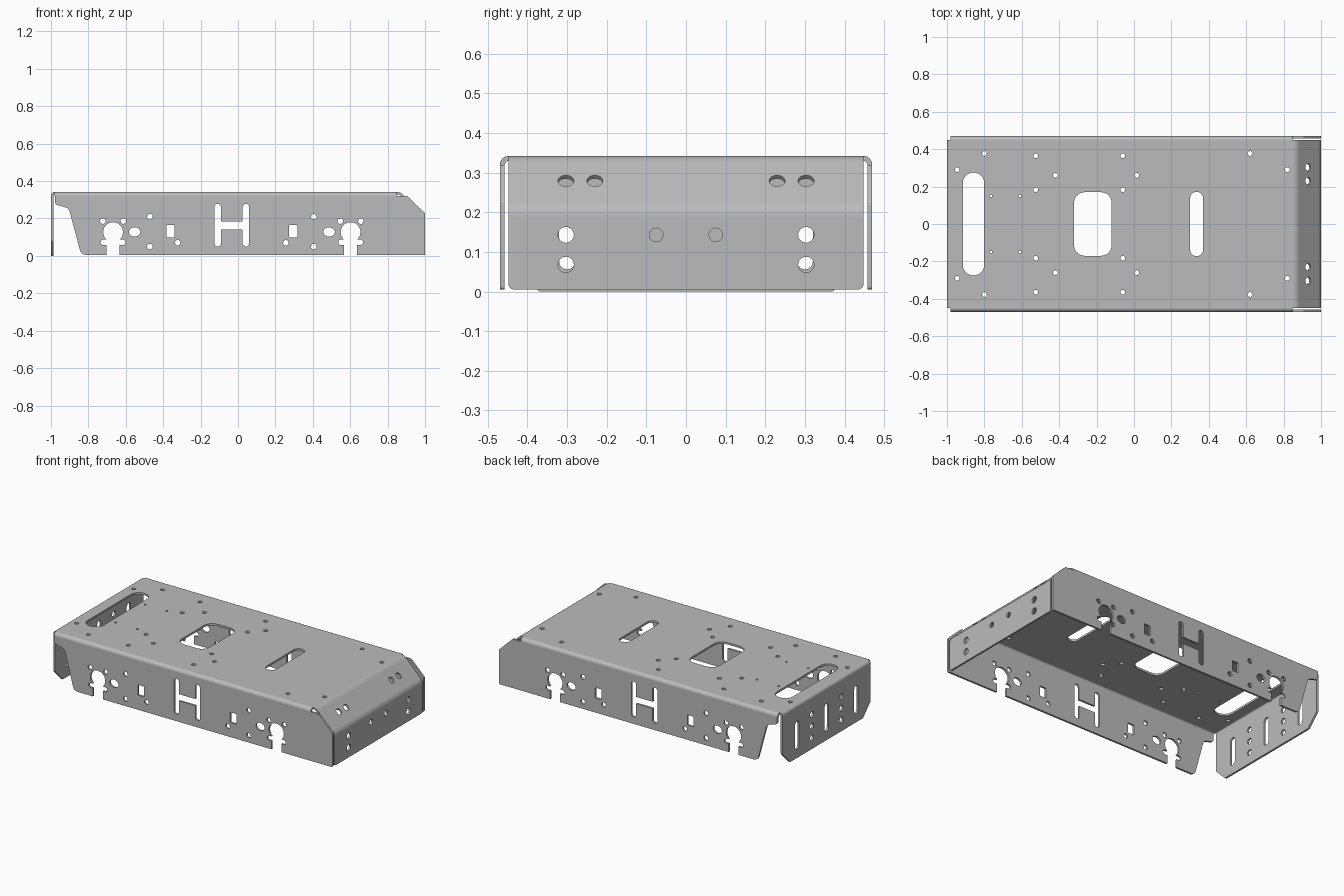
import bpy, bmesh
from math import sin, cos, tan, pi, sqrt
from mathutils import Vector, Matrix

cube = bpy.data.objects.get("Cube")
if cube:
    bpy.data.objects.remove(cube, do_unlink=True)

steel = bpy.data.materials.new("steel_grey")
steel.use_nodes = True
steel.diffuse_color = (0.5, 0.5, 0.5, 1)
steel.node_tree.nodes["Principled BSDF"].inputs["Base Color"].default_value = (0.5, 0.5, 0.5, 1)

# Overall sizes of the bent sheet
T = 0.0125
TOP, HALF_Y, BOTTOM = 0.342, 0.47, 0.005
R_SIDE, R_BACK, R_NOSE = 0.022, 0.02, 0.05
REAR = -1 + R_BACK
FLAP = 0.448
NOSE_TAN = R_NOSE * tan(pi / 8)
NOSE_A = Vector((0.868, TOP))
NOSE_B = Vector((1, 0.21))
DECK_END = NOSE_A.x - NOSE_TAN


def frame(ax, ay, az, pos):
    """Matrix placing a drawing plane in space."""
    m = Matrix((ax, ay, az)).transposed().to_4x4()
    m.translation = pos
    return m


def facing_y(x=0, y=0, z=0):
    return frame((1, 0, 0), (0, 0, 1), (0, -1, 0), (x, y, z))


def facing_x(x=0, y=0, z=0):
    return frame((0, 1, 0), (0, 0, 1), (1, 0, 0), (x, y, z))


# Outline helpers
def arc(cx, cy, r, a0, a1, n):
    return [(cx + r * cos(a0 + (a1 - a0) * i / n), cy + r * sin(a0 + (a1 - a0) * i / n))
            for i in range(n + 1)]


def circle(cx, cy, r, ry=None):
    return [(cx + r * cos(2 * pi * i / 24), cy + (ry or r) * sin(2 * pi * i / 24)) for i in range(24)]


def fillet(points, n=6):
    """Round the corners given as (x, y, radius)."""
    out = []
    for i, p in enumerate(points):
        r = p[2] if len(p) > 2 else 0
        c = Vector(p[:2])
        if r == 0:
            out.append(tuple(c))
            continue
        a = (Vector(points[i - 1][:2]) - c).normalized()
        b = (Vector(points[(i + 1) % len(points)][:2]) - c).normalized()
        half = a.angle(b) / 2
        mid = c + (a + b).normalized() * (r / sin(half))
        s = c + a * (r / tan(half)) - mid
        e = c + b * (r / tan(half)) - mid
        w = s.angle(e)
        for k in range(n + 1):
            t = k / n
            out.append(tuple(mid + (s * sin((1 - t) * w) + e * sin(t * w)) / sin(w)))
    return out


def rounded_rect(cx, cy, hx, hy, r):
    return fillet([(cx - hx, cy - hy, r), (cx + hx, cy - hy, r),
                   (cx + hx, cy + hy, r), (cx - hx, cy + hy, r)])


def slot(cx, cy, hx, hy):
    return rounded_rect(cx, cy, hx, hy, min(hx, hy) * 0.98)


def plate(name, outline, holes, depth, matrix):
    """Flat sheet with holes, centred on its drawing plane."""
    cu = bpy.data.curves.new(name, 'CURVE')
    cu.dimensions, cu.fill_mode, cu.extrude = '2D', 'BOTH', depth / 2
    for pts in [outline] + holes:
        sp = cu.splines.new('POLY')
        sp.points.add(len(pts) - 1)
        for q, p in zip(sp.points, pts):
            q.co = (p[0], p[1], 0, 1)
        sp.use_cyclic_u = True
    tmp = bpy.data.objects.new(name + "_sketch", cu)
    bpy.context.collection.objects.link(tmp)
    bpy.context.view_layer.update()
    dg = bpy.context.evaluated_depsgraph_get()
    me = bpy.data.meshes.new_from_object(tmp.evaluated_get(dg))
    bpy.data.objects.remove(tmp, do_unlink=True)
    bm = bmesh.new()
    bm.from_mesh(me)
    bmesh.ops.remove_doubles(bm, verts=bm.verts, dist=1e-5)
    bmesh.ops.recalc_face_normals(bm, faces=bm.faces)
    for f in bm.faces:
        f.smooth = True
    bm.to_mesh(me)
    bm.free()
    me.set_sharp_from_angle(angle=pi / 6)
    me.materials.clear()
    me.materials.append(steel)
    ob = bpy.data.objects.new(name, me)
    ob.matrix_world = matrix
    bpy.context.collection.objects.link(ob)
    return ob


def bend(name, cx, cz, r, a0, a1, length, matrix):
    """Curved strip joining two plates."""
    ring = arc(cx, cz, r, a0, a1, 8) + arc(cx, cz, r - T, a1, a0, 8)
    plate(name, ring, [], length, matrix)


# Top deck with its openings
deck_holes = [slot(-0.858, 0, 0.057, 0.275), rounded_rect(-0.22, 0, 0.1, 0.17, 0.055),
              slot(0.335, 0, 0.035, 0.172)]
for s in (-1, 1):
    for x, y in [(-0.945, 0.29), (-0.8, 0.377), (-0.525, 0.365), (-0.525, 0.183), (-0.42, 0.26),
                 (-0.06, 0.365), (-0.06, 0.183), (0.015, 0.26), (0.62, 0.377), (0.82, 0.29)]:
        deck_holes.append(circle(x, s * y, 0.013))
    deck_holes += [circle(x, s * 0.15, 0.007) for x in (-0.765, -0.61)]
plate("top_deck", rounded_rect((REAR + DECK_END) / 2, 0, (DECK_END - REAR) / 2, FLAP, 0),
      deck_holes, T, Matrix.Translation((0, 0, TOP - T / 2)))

# Side walls with bearing notches and openings
MID = -0.033


def notch(c):
    """Keyhole cut rising from the bottom edge, with small ears."""
    left = [(-0.035, BOTTOM), (-0.035, 0.058), (-0.066, 0.058, 0.013),
            (-0.066, 0.087, 0.013), (-0.036, 0.087)]
    a = 0.849
    dome = arc(0, 0.127, 0.053, 1.5 * pi - a, -pi / 2 + a, 20)
    right = [(-p[0],) + p[1:] for p in reversed(left)]
    return [(c + p[0],) + tuple(p[1:]) for p in left + dome[1:-1] + right]


wall = fillet([(-0.978, TOP - R_SIDE), (-0.978, 0.275, 0.018), (-0.905, 0.255, 0.035),
               (-0.838, BOTTOM, 0.035)] + notch(MID - 0.635) + notch(MID + 0.635)
              + [(1, BOTTOM, 0.008), (1, 0.227, 0.01), (0.905, TOP - R_SIDE, 0.01)])
bars = [(0.058, 0.14), (0.058, 0.05, 0.017), (0.093, 0.05, 0.017), (0.093, 0.278, 0.017),
        (0.058, 0.278, 0.017), (0.058, 0.183)]
flip = [(-p[0],) + p[1:] for p in reversed(bars)]
wall_holes = [fillet([(MID + p[0],) + p[1:] for p in bars + flip])]
for s in (-1, 1):
    for dx, z in [(0.58, 0.186), (0.69, 0.186), (0.438, 0.21), (0.438, 0.05), (0.289, 0.07)]:
        wall_holes.append(circle(MID + s * dx, z, 0.015))
    wall_holes.append(circle(MID + s * 0.52, 0.128, 0.031, 0.025))
    wall_holes.append(rounded_rect(MID + s * 0.328, 0.132, 0.022, 0.033, 0.003))
for s, side in ((-1, "right"), (1, "left")):
    plate(side + "_wall", wall, wall_holes, T, facing_y(y=s * (HALF_Y - T / 2)))
    bend(side + "_wall_bend", s * (HALF_Y - R_SIDE), TOP - R_SIDE, R_SIDE,
         pi / 2, pi / 2 - s * pi / 2, DECK_END - REAR, facing_x(x=(DECK_END + REAR) / 2))

# Sloped nose and upright nose plate
root = sqrt(0.5)
mid = (NOSE_A + NOSE_B) / 2 - Vector((root, root)) * (T / 2)
slope_half = (NOSE_B - NOSE_A).length / 2 - NOSE_TAN
plate("nose_slope", rounded_rect(0, 0, FLAP, slope_half, 0),
      [circle(s * y, 0.005, 0.02) for s in (-1, 1) for y in (0.23, 0.303)], T,
      frame((0, 1, 0), (-root, 0, root), (root, 0, root), (mid.x, 0, mid.y)))
nose_top = NOSE_B.y - NOSE_TAN
nose_holes = [circle(s * y, z, r) for s in (-1, 1)
              for y, z, r in [(0.303, 0.143, 0.02), (0.303, 0.068, 0.02), (0.075, 0.143, 0.017)]]
plate("nose_plate", fillet([(-FLAP, nose_top), (-FLAP, BOTTOM, 0.015), (FLAP, BOTTOM, 0.015),
                            (FLAP, nose_top)]), nose_holes, T, facing_x(x=1 - T / 2))
bend("nose_upper_bend", DECK_END, TOP - R_NOSE, R_NOSE, pi / 2, pi / 4, 2 * FLAP, facing_y())
bend("nose_lower_bend", 1 - R_NOSE, nose_top, R_NOSE, pi / 4, 0, 2 * FLAP, facing_y())

# Tail plate with chamfered lower corners
tail_top = TOP - R_BACK
tail = fillet([(-FLAP, tail_top), (-FLAP, 0.08, 0.01), (-0.37, 0, 0.01),
               (0.37, 0, 0.01), (FLAP, 0.08, 0.01), (FLAP, tail_top)])
tail_holes = [slot(y, 0.146, 0.02, 0.09) for y in (-0.3, 0, 0.3)]
tail_holes += [circle(y, z, 0.018) for y in (-0.15, 0.15) for z in (0.072, 0.147, 0.222)]
plate("tail_plate", tail, tail_holes, T, facing_x(x=-1 + T / 2))
bend("tail_bend", REAR, tail_top, R_BACK, pi / 2, pi, 2 * FLAP, facing_y())
